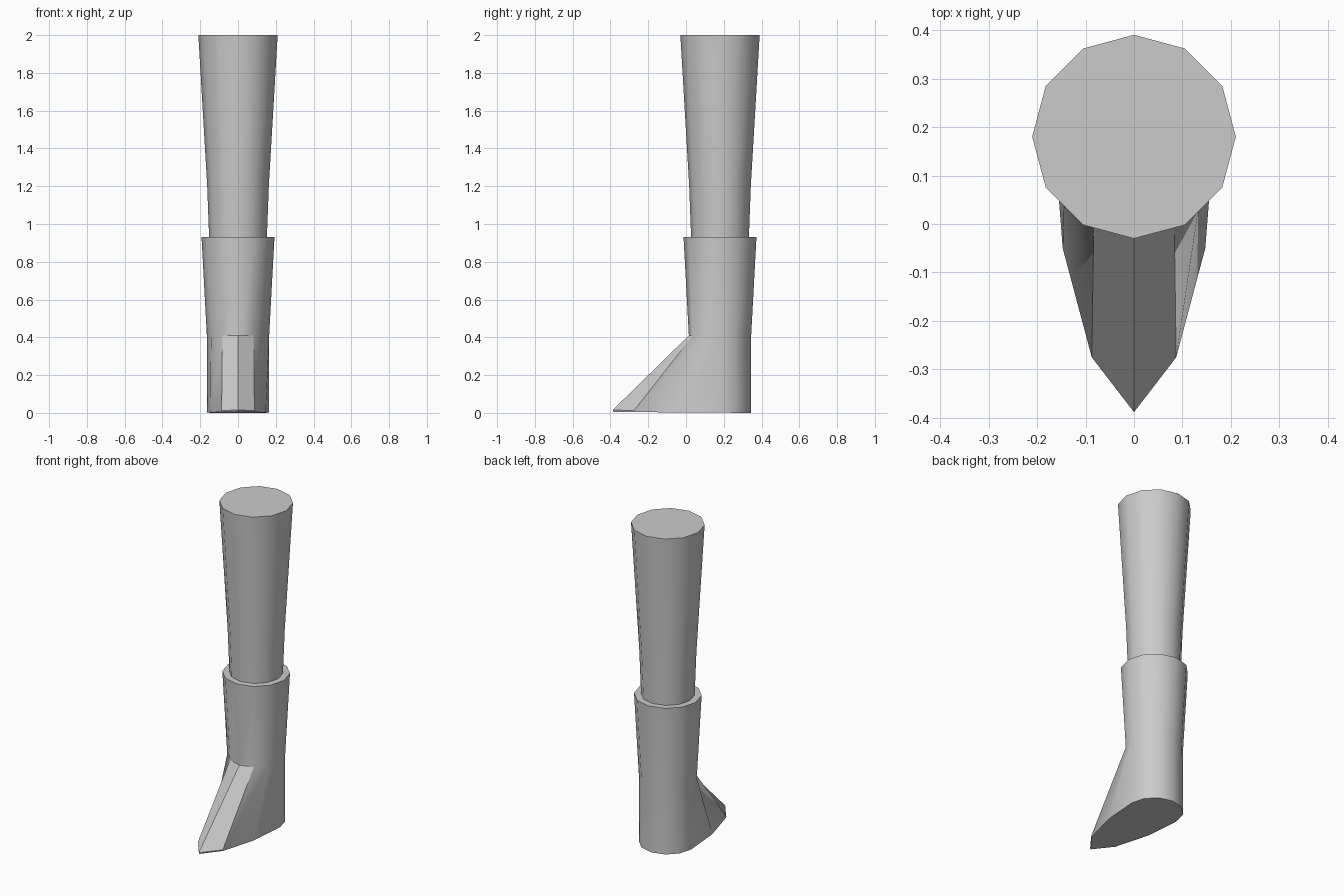
import bpy, bmesh, math

if "Cube" in bpy.data.objects:
    bpy.data.objects.remove(bpy.data.objects["Cube"])

CY, SIDES = 0.18, 12


def ring(r, z):
    """12-sided ring around the leg axis, first vertex at the front."""
    return [(r * math.sin(2 * math.pi * i / SIDES),
             CY - r * math.cos(2 * math.pi * i / SIDES), z) for i in range(SIDES)]


def foot_ring(toe_z, inset=0.0):
    """Ring whose front half is stretched forward into a pointed toe."""
    half = [(0, -0.388 + inset), (0.087, -0.275 + inset), (0.147, -0.05), (0.165, CY),
            (0.143, 0.2625), (0.0825, 0.323), (0, 0.345)]
    pts = half + [(-x, y) for x, y in half[-2:0:-1]]
    return [(x, y, toe_z * (0.345 - y) / 0.733) for x, y in pts]


def loft(name, rings, cap_bottom=False, cap_top=False):
    bm = bmesh.new()
    loops = [[bm.verts.new(p) for p in r] for r in rings]
    for a, b in zip(loops, loops[1:]):
        for i in range(SIDES):
            j = (i + 1) % SIDES
            bm.faces.new((a[i], a[j], b[j], b[i]))
    if cap_bottom:
        bm.faces.new(loops[0][::-1])
    if cap_top:
        bm.faces.new(loops[-1])
    mesh = bpy.data.meshes.new(name)
    bm.to_mesh(mesh)
    bm.free()
    ob = bpy.data.objects.new(name, mesh)
    bpy.context.collection.objects.link(ob)
    bpy.ops.object.select_all(action='DESELECT')
    ob.select_set(True)
    bpy.context.view_layer.objects.active = ob
    bpy.ops.object.shade_smooth_by_angle(angle=math.radians(32))
    return ob


# Boot: tilted sole, pointed foot, ankle, flared shaft and flat rim
loft("boot", [foot_ring(0.005, 0.005), foot_ring(0.015), ring(0.165, 0.41),
              ring(0.193, 0.93), ring(0.153, 0.93)], cap_bottom=True)

# Leg: tapered trouser leg rising from the boot
loft("leg", [ring(0.153, 0.93), ring(0.163, 1.2), ring(0.21, 2.0)], cap_top=True)
